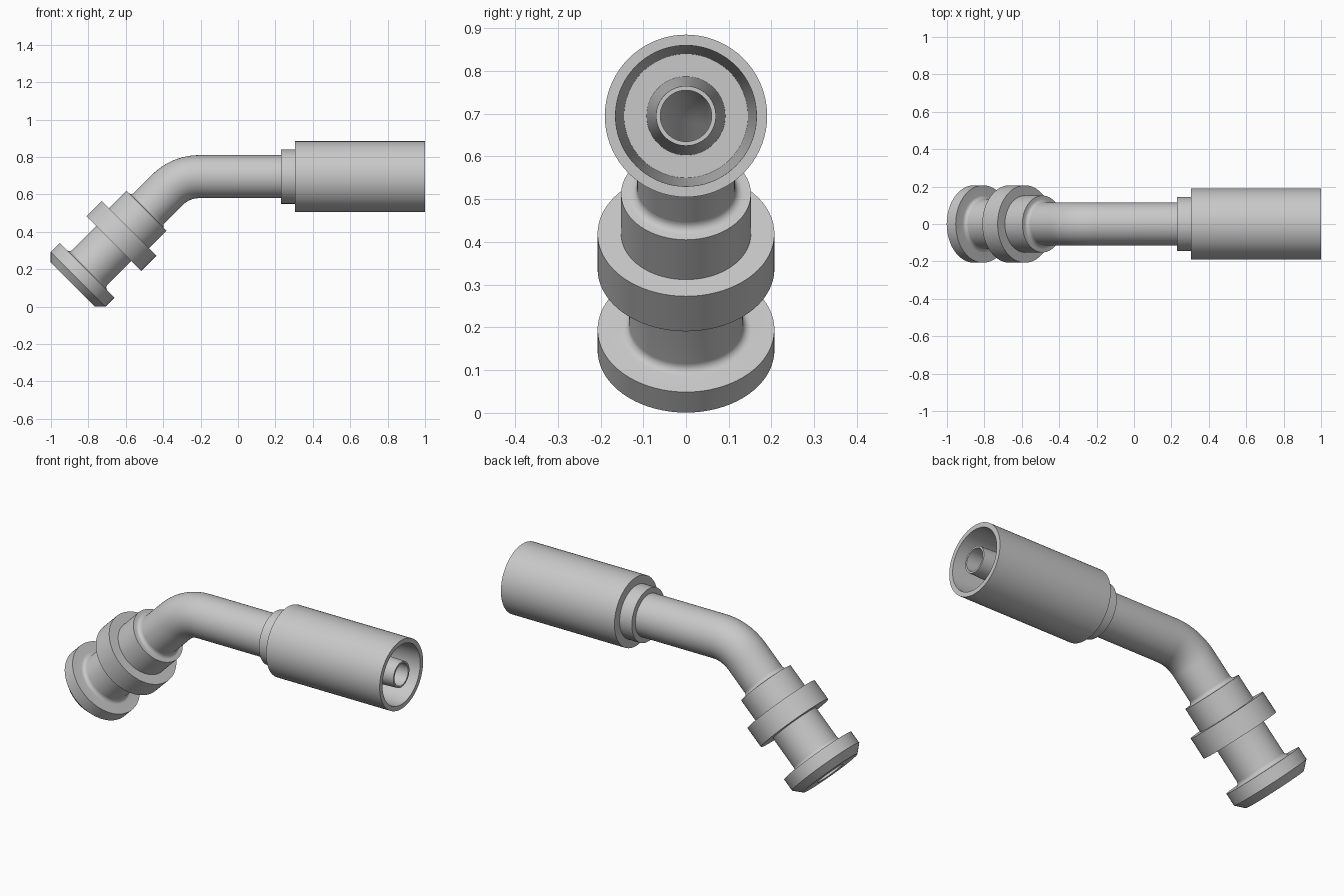
import bpy, bmesh, math
from mathutils import Vector

if "Cube" in bpy.data.objects:
    bpy.data.objects.remove(bpy.data.objects["Cube"])

SEG = 72            # sides around the pipe
AXIS_Z = 0.695      # height of the straight run
BEND_X = -0.2075    # where the bend starts
R_BEND = 0.24       # centreline bend radius
ANGLE = math.radians(45)

S_BEND = 1.0 - BEND_X                 # path length at bend start
S_LEG = S_BEND + R_BEND * ANGLE       # path length at bend end

steel = bpy.data.materials.new("grey steel")
steel.diffuse_color = (0.58, 0.58, 0.58, 1)
steel.use_nodes = True
steel.node_tree.nodes["Principled BSDF"].inputs["Base Color"].default_value = steel.diffuse_color


def path(s):
    """Centre point and outward in-plane normal at distance s from the hose end."""
    a = min(max((s - S_BEND) / R_BEND, 0), ANGLE)
    normal = Vector((-math.sin(a), 0, math.cos(a)))
    along = Vector((-math.cos(a), 0, -math.sin(a)))
    centre = Vector((BEND_X, 0, AXIS_Z - R_BEND)) + normal * R_BEND
    extra = s - S_BEND if s < S_BEND else max(s - S_LEG, 0)
    return centre + along * extra, normal


def leg(t):
    """Path length for a distance t measured from the corner of the centrelines."""
    return S_LEG + t - R_BEND * math.tan(ANGLE / 2)


def fillet(t, r, f):
    """Concave quarter round from the pipe wall up to a flat shoulder."""
    return [(leg(t - f + f * math.sin(a)), r + f - f * math.cos(a))
            for a in (math.pi / 2 * i / 6 for i in range(7))]


def sweep(name, profile):
    """Turn a closed (path length, radius) profile around the bent centreline."""
    bm = bmesh.new()
    rings = []
    for s, r in profile:
        c, n = path(s)
        rings.append([bm.verts.new(c + n * (r * math.cos(a)) + Vector((0, r * math.sin(a), 0)))
                      for a in (2 * math.pi * k / SEG for k in range(SEG))])
    for i, ring in enumerate(rings):
        nxt = rings[(i + 1) % len(rings)]
        for k in range(SEG):
            j = (k + 1) % SEG
            bm.faces.new((ring[k], ring[j], nxt[j], nxt[k]))
    bmesh.ops.recalc_face_normals(bm, faces=bm.faces[:])
    mesh = bpy.data.meshes.new(name)
    bm.to_mesh(mesh)
    bm.free()
    mesh.materials.append(steel)
    ob = bpy.data.objects.new(name, mesh)
    bpy.context.collection.objects.link(ob)
    bpy.ops.object.select_all(action='DESELECT')
    ob.select_set(True)
    bpy.context.view_layer.objects.active = ob
    bpy.ops.object.shade_smooth_by_angle(angle=math.radians(30))
    return ob


# Crimp sleeve with tapered socket, and the stepped collar behind it
sweep("crimp_sleeve", [(0, 0.165), (0, 0.19), (0.695, 0.19), (0.695, 0.145), (0.77, 0.145),
                       (0.77, 0.08), (0.62, 0.08), (0.62, 0.145)])

# Tapered hose nipple inside the sleeve
sweep("hose_nipple", [(0, 0.06), (0, 0.07), (0.62, 0.092), (0.65, 0.092), (0.65, 0.06)])

# Hollow bent tube
stations = [0.70] + [S_BEND + (S_LEG - S_BEND) * i / 16 for i in range(17)] + [leg(0.238)]
sweep("bent_tube", [(s, 0.115) for s in stations] + [(s, 0.08) for s in reversed(stations)])

# Flange fitting: shoulder, wide ring, neck and chamfered end flange
sweep("flange_fitting",
      [(leg(0.238), 0.08)] + fillet(0.258, 0.115, 0.02)
      + [(leg(t), r) for t, r in ((0.258, 0.152), (0.39, 0.152), (0.39, 0.207),
                                  (0.506, 0.207), (0.506, 0.133))]
      + fillet(0.707, 0.133, 0.02)
      + [(leg(t), r) for t, r in ((0.707, 0.207), (0.775, 0.207), (0.816, 0.166), (0.816, 0.08))])
